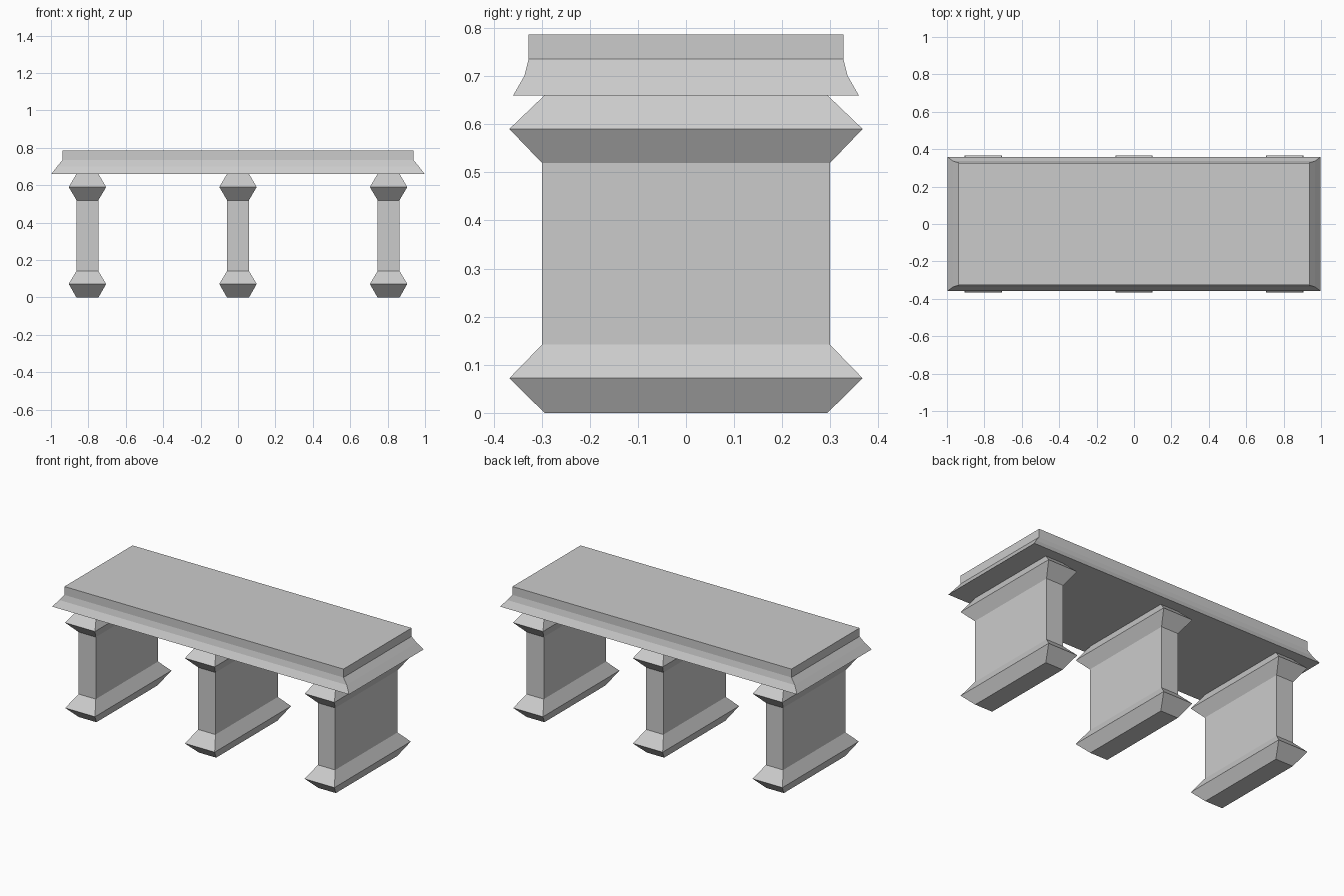
import bpy, bmesh

if "Cube" in bpy.data.objects:
    bpy.data.objects.remove(bpy.data.objects["Cube"])


def stacked_rings(name, rings, x=0.0):
    """Flat-faced solid from rectangular rings (half_x, half_y, z), bottom to top."""
    bm = bmesh.new()
    loops = [[bm.verts.new((sx * hx, sy * hy, z))
              for sx, sy in ((-1, -1), (1, -1), (1, 1), (-1, 1))]
             for hx, hy, z in rings]
    bm.faces.new(loops[0][::-1])
    bm.faces.new(loops[-1])
    for a, b in zip(loops, loops[1:]):
        for i in range(4):
            j = (i + 1) % 4
            bm.faces.new((a[i], a[j], b[j], b[i]))
    bmesh.ops.recalc_face_normals(bm, faces=bm.faces)
    mesh = bpy.data.meshes.new(name)
    bm.to_mesh(mesh)
    bm.free()
    obj = bpy.data.objects.new(name, mesh)
    obj.location.x = x
    bpy.context.collection.objects.link(obj)
    return obj


# Bench seat: straight top edge above a flared lower moulding
stacked_rings("seat", [(0.998, 0.359, 0.66), (0.967, 0.336, 0.70),
                       (0.938, 0.327, 0.735), (0.938, 0.327, 0.786)])

# Three slab legs with pointed mouldings at foot and head
leg_profile = [(0.059, 0.294, 0.0), (0.10, 0.367, 0.072), (0.058, 0.299, 0.142),
               (0.058, 0.299, 0.519), (0.10, 0.367, 0.59), (0.059, 0.294, 0.66)]
for side, x in (("left", -0.805), ("middle", 0.0), ("right", 0.805)):
    stacked_rings(side + "_leg", leg_profile, x)
